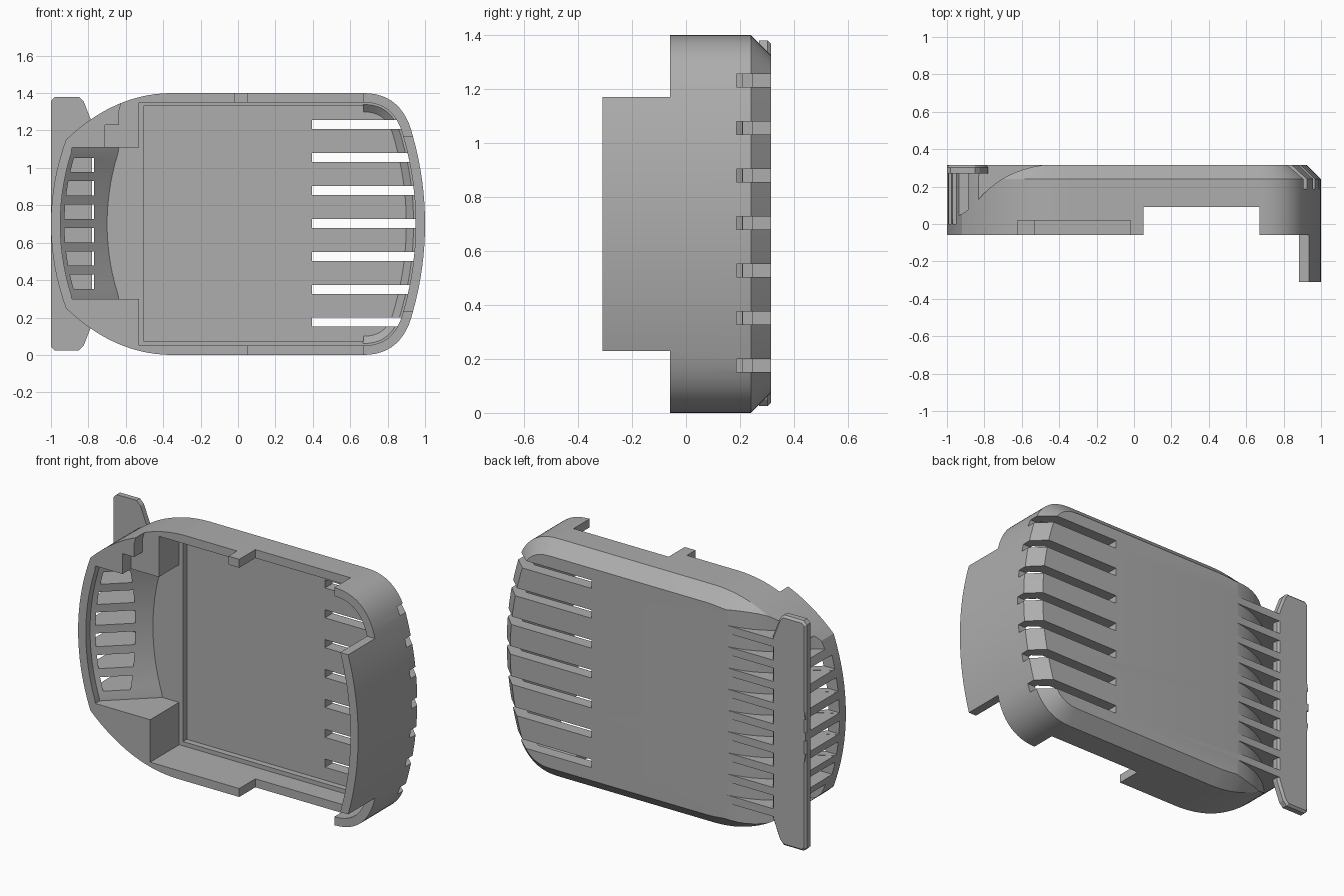
import bpy, bmesh, math
from mathutils import Vector

if "Cube" in bpy.data.objects:
    bpy.data.objects.remove(bpy.data.objects["Cube"], do_unlink=True)

MID = 0.7                      # height of the symmetry line
BACK, RIM, LIP = 0.315, -0.06, -0.31

grey = bpy.data.materials.new("plain grey")
grey.use_nodes = True
COLOUR = (0.42, 0.42, 0.42, 1)
grey.diffuse_color = COLOUR
grey.node_tree.nodes["Principled BSDF"].inputs["Base Color"].default_value = COLOUR


def curve(p0, c, p1, n):
    """Points of a quadratic curve, without its last point."""
    p0, c, p1 = Vector(p0), Vector(c), Vector(p1)
    ts = [i / n for i in range(n)]
    return [p0 * (1 - t) ** 2 + c * 2 * t * (1 - t) + p1 * t * t for t in ts]


def inset(points, amount):
    """Move a closed outline inwards; amount is a function of x."""
    result = []
    for i, p in enumerate(points):
        a = (p - points[i - 1]).normalized()
        b = (points[(i + 1) % len(points)] - p).normalized()
        n = Vector((-a.y - b.y, a.x + b.x)).normalized()
        result.append(p + n * amount(p.x) / max(0.5, n.dot(Vector((-a.y, a.x)))))
    return result


def solid(name, rings):
    """Closed solid through matching rings of 3D points."""
    bm = bmesh.new()
    loops = [[bm.verts.new(p) for p in ring] for ring in rings]
    bm.faces.new(loops[0])
    bm.faces.new(loops[-1])
    for lower, upper in zip(loops, loops[1:]):
        for i in range(len(lower)):
            bm.faces.new((lower[i - 1], lower[i], upper[i], upper[i - 1]))
    bmesh.ops.recalc_face_normals(bm, faces=bm.faces)
    mesh = bpy.data.meshes.new(name)
    bm.to_mesh(mesh)
    bm.free()
    mesh.materials.append(grey)
    obj = bpy.data.objects.new(name, mesh)
    bpy.context.collection.objects.link(obj)
    return obj


def layers(name, *pairs):
    """Solid from (y, xz outline) pairs."""
    return solid(name, [[(p[0], y, p[1]) for p in pts] for y, pts in pairs])


def box(name, x0, x1, y0, y1, z0, z1):
    ring = [(x0, z0), (x1, z0), (x1, z1), (x0, z1)]
    return layers(name, (y0, ring), (y1, ring))


# Outer outline, seen from the front
upper = (curve((1, MID), (1, 0.94), (0.935, 1.17), 8)
         + curve((0.935, 1.17), (0.88, 1.4), (0.67, 1.4), 12)
         + [Vector((0.67, 1.4))]
         + curve((-0.35, 1.4), (-0.66, 1.4), (-0.92, 1.15), 14)
         + curve((-0.92, 1.15), (-1, 0.93), (-1, MID), 8)
         + [Vector((-1, MID))])
outline = upper + [Vector((p.x, 2 * MID - p.y)) for p in reversed(upper[1:-1])]
wall = inset(outline, lambda x: 0.05)
bevelled = inset(outline, lambda x: 0.075 * min(1, max(0, (x + 0.87) / 0.4)))

# Shell block with chamfered back
shell = layers("vented_shell", (LIP, outline), (0.24, outline), (BACK, bevelled))
cutters = []

# Keep only the tall lip at the right end in front of the rim
cutters.append(box("cut_front", -1.2, 0.8, -0.5, RIM, -0.2, 1.6))
for z0, z1 in ((-0.2, 0.23), (1.17, 1.6)):
    cutters.append(box("cut_lip_end", 0.7, 1.2, -0.5, RIM, z0, z1))

# Main cavity and its recessed floor
def right_end(points):
    return sorted((p for p in points if p.x > 0.6), key=lambda p: p.y)

end = right_end(wall)
cavity = [(-0.53, 0.05)] + end + [(-0.53, 1.35)]
cutters.append(layers("cut_cavity", (-0.5, cavity), (0.21, cavity)))
cutters.append(box("cut_recess", -0.505, 0.672, 0.1, 0.245, 0.075, 1.33))
deep = right_end(inset(outline, lambda x: 0.1))
cutters.append(layers("cut_recess_end", (0.2, end), (0.245, deep)))

# Side chamber on the left, sloping towards its floor
left = sorted((p for p in wall if p.x < -0.8 and abs(p.y - MID) < 0.39), key=lambda p: -p.y)
left = [Vector((-0.888, 1.11))] + left + [Vector((-0.888, 0.3))]
corners = [(-0.5, 0.3), (-0.5, 1.11)]
slope = [(p.x + 0.25, p.y) for p in left] + corners
cutters.append(layers("cut_chamber", (-0.5, left + corners), (-0.02, left + corners),
                      (0.208, slope)))

# Openings in the top and bottom walls
for z0, z1 in ((-0.2, 0.1), (1.3, 1.6)):
    cutters.append(box("cut_wall_gap", 0.05, 0.67, -0.5, 0.09, z0, z1))
notch = [(-0.71, 1.09), (-0.71, 1.23), (-0.635, 1.23), (-0.635, 1.31), (-0.62, 1.36),
         (-0.58, 1.39), (-0.55, 1.5), (-0.02, 1.5), (-0.02, 1.09)]
cutters.append(layers("cut_cable_notch", (-0.5, notch), (0.02, notch)))

# Seven vent slots in the back at the right end
for i in range(-3, 4):
    z = MID + 0.003 + i * 0.176
    cutters.append(box("cut_vent", 0.395, 1.2, 0.187, 0.5, z - 0.024, z + 0.024))

# Curved valleys between nine fins at the left end
valley = (curve((-0.44, 0.32), (-0.7, 0.3), (-0.84, 0.12), 10)
          + curve((-0.84, 0.12), (-0.9, 0.05), (-1.03, 0), 5)
          + [(-1.03, 0), (-1.2, 0), (-1.2, 0.5), (-0.44, 0.5)])
PITCH, FIN = 0.125, 0.023
edges = [MID + 0.003 + i * PITCH for i in range(-4, 5)]
gaps = [(a + FIN, b - FIN) for a, b in zip(edges, edges[1:])]
gaps += [(-0.2, edges[0] - FIN), (edges[-1] + FIN, 1.6)]
for z0, z1 in gaps:
    cutters.append(solid("cut_valley", [[(p[0], p[1], z) for p in valley] for z in (z0, z1)]))

# Six side slots opening the chamber between the fins
for z0, z1 in gaps[1:7]:
    cutters.append(box("cut_side_slot", -1.2, -0.77, 0, 0.25, z0 + 0.001, z1 - 0.001))

# Apply all cuts to the shell
for cutter in cutters:
    cutter.hide_render = True
    mod = shell.modifiers.new(cutter.name, 'BOOLEAN')
    mod.operation, mod.solver, mod.object = 'DIFFERENCE', 'EXACT', cutter
bpy.context.view_layer.update()
carved = bpy.data.meshes.new_from_object(shell.evaluated_get(bpy.context.evaluated_depsgraph_get()))
shell.modifiers.clear()
shell.data = carved
for cutter in cutters:
    bpy.data.objects.remove(cutter, do_unlink=True)

# End plate standing across the fins
half = [(-0.78, 1.24), (-0.825, 1.355), (-0.85, 1.38), (-0.98, 1.38), (-1, 1.36)]
plate = [Vector(p) for p in half + [(x, 2 * MID + 0.005 - z) for x, z in reversed(half)]]
end_plate = layers("end_plate", (0.27, plate), (0.302, plate),
                   (BACK, inset(plate, lambda x: 0.012)))

# Smooth the curves, keep the edges sharp
for obj in (shell, end_plate):
    bpy.ops.object.select_all(action='DESELECT')
    obj.select_set(True)
    bpy.context.view_layer.objects.active = obj
    bpy.ops.object.shade_smooth_by_angle(angle=math.radians(20))
